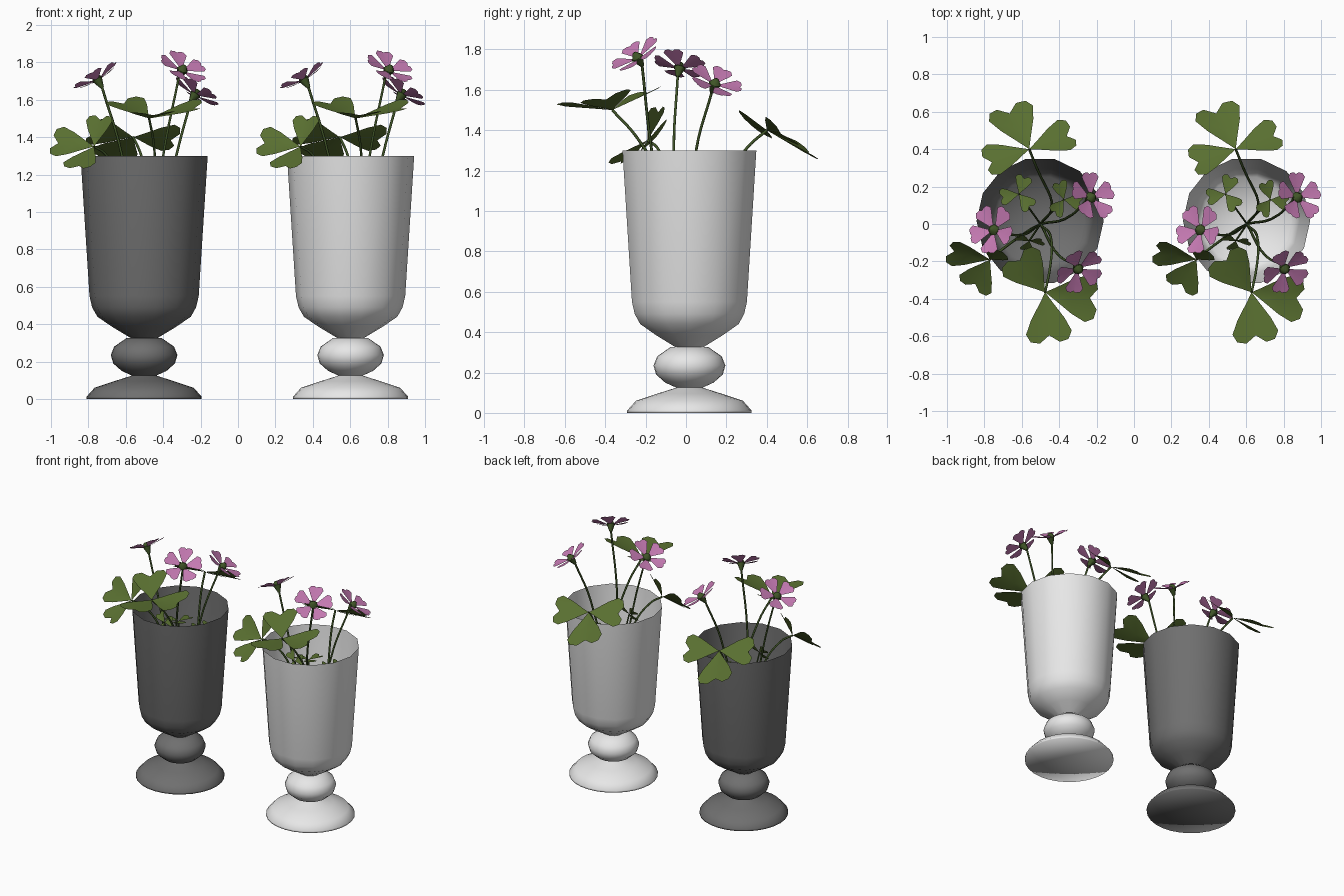
import bpy, bmesh, math
from mathutils import Vector

cube = bpy.data.objects.get("Cube")
if cube:
    bpy.data.objects.remove(cube)

PAIR_GAP = 1.104                      # distance between the two pots
POT = Vector((-0.502, 0.017, 0))      # axis of the first pot


def material(name, rgb):
    m = bpy.data.materials.new(name)
    m.use_nodes = True
    m.diffuse_color = (*rgb, 1)
    m.node_tree.nodes["Principled BSDF"].inputs["Base Color"].default_value = (*rgb, 1)
    return m


white = material("white_ceramic", (0.8, 0.8, 0.8))
grey = material("grey_ceramic", (0.16, 0.16, 0.16))
leaf_green = material("leaf_green", (0.10, 0.16, 0.03))
stem_green = material("stem_green", (0.05, 0.09, 0.02))
pink = material("petal_pink", (0.55, 0.19, 0.44))


def finish(bm, name, mat, angle=60):
    mesh = bpy.data.meshes.new(name)
    bm.to_mesh(mesh)
    bm.free()
    mesh.materials.append(mat)
    ob = bpy.data.objects.new(name, mesh)
    bpy.context.collection.objects.link(ob)
    bpy.ops.object.select_all(action='DESELECT')
    ob.select_set(True)
    bpy.context.view_layer.objects.active = ob
    bpy.ops.object.shade_smooth_by_angle(angle=math.radians(angle))
    return ob


def repeat(ob):
    """Same part again in the second pot."""
    twin = ob.copy()
    twin.location.x += PAIR_GAP
    bpy.context.collection.objects.link(twin)


def lathe(name, profile, sides, mat, centre):
    bm = bmesh.new()
    rings = [[bm.verts.new((centre.x + r * math.cos(math.tau * i / sides),
                            centre.y + r * math.sin(math.tau * i / sides), z))
              for i in range(sides)] for r, z in profile]
    for low, high in zip(rings, rings[1:]):
        for i in range(sides):
            j = (i + 1) % sides
            bm.faces.new((low[i], low[j], high[j], high[i]))
    bmesh.ops.remove_doubles(bm, verts=bm.verts, dist=0.0005)
    bmesh.ops.recalc_face_normals(bm, faces=bm.faces)
    return finish(bm, name, mat, 130)


# Pots: round foot with bulb, and an open faceted cup
FOOT = [(0, 0), (0.308, 0), (0.308, 0.012), (0.265, 0.06), (0.16, 0.095), (0.065, 0.125),
        (0.12, 0.15), (0.165, 0.19), (0.178, 0.235), (0.16, 0.28), (0.095, 0.325), (0, 0.33)]
OUTER = [(0.07, 0.325), (0.17, 0.385), (0.25, 0.44), (0.278, 0.49), (0.292, 0.55), (0.34, 1.3)]
INNER = [(0.284, 0.55), (0.27, 0.49), (0.24, 0.45), (0, 0.42)]
for tone, mat, shift in (("grey", grey, 0), ("white", white, PAIR_GAP)):
    centre = POT + Vector((shift, 0, 0))
    lathe(tone + "_pot_foot", FOOT, 28, mat, centre)
    lathe(tone + "_pot_cup", OUTER + INNER, 14, mat, centre)


def blade(bm, base, tip, normal, outline, mid, fold):
    """Two-lobed blade: half outline mirrored over a folded midrib."""
    base, tip = Vector(base), Vector(tip)
    along = tip - base
    size = along.length
    side = normal.cross(along).normalized()
    up = along.cross(side).normalized()

    def point(u, v):
        return bm.verts.new(base + along * u + side * (v * size) + up * (abs(v) * fold * size))

    rib = [point(u, 0) for u in mid]
    for sign in (1, -1):
        edge = [point(u, v * sign) for u, v in outline]
        half = len(edge) // 2
        faces = [[rib[0], *edge[:half], rib[1]], [rib[1], *edge[half - 1:], rib[2]]]
        for f in faces:
            bm.faces.new(f if sign < 0 else f[::-1])


LEAFLET = [(0.2, 0.12), (0.55, 0.34), (0.82, 0.46), (0.98, 0.38), (1.02, 0.2)]
PETAL = [(0.25, 0.1), (0.6, 0.28), (0.82, 0.39), (0.98, 0.28), (1.0, 0.1)]


def clover(name, hub, tips, normal):
    bm = bmesh.new()
    for tip in tips:
        blade(bm, hub, tip, Vector(normal), LEAFLET, (0, 0.5, 0.87), 0.15)
    repeat(finish(bm, name, leaf_green))


def small_clover(name, hub, normal, radius, turn):
    q = Vector(normal).to_track_quat('Z', 'Y')
    tips = [Vector(hub) + q @ Vector((radius * math.cos(a), radius * math.sin(a), 0.01))
            for a in (turn + k * math.tau / 3 for k in range(3))]
    clover(name, hub, tips, normal)


def stem(name, points, radius=0.007):
    curve = bpy.data.curves.new(name, 'CURVE')
    curve.dimensions = '3D'
    curve.bevel_depth = radius
    curve.bevel_resolution = 1
    curve.resolution_u = 5
    spline = curve.splines.new('BEZIER')
    spline.bezier_points.add(len(points) - 1)
    for bp, co in zip(spline.bezier_points, points):
        bp.co = co
        bp.handle_left_type = bp.handle_right_type = 'AUTO'
    curve.materials.append(stem_green)
    ob = bpy.data.objects.new(name, curve)
    bpy.context.collection.objects.link(ob)
    bpy.ops.object.select_all(action='DESELECT')
    ob.select_set(True)
    bpy.context.view_layer.objects.active = ob
    bpy.ops.object.convert(target='MESH')
    repeat(bpy.context.view_layer.objects.active)


def flower(name, centre, normal, turn, bend):
    centre, n = Vector(centre), Vector(normal).normalized()
    q = n.to_track_quat('Z', 'Y')
    bm = bmesh.new()
    for k in range(5):
        a = turn + k * math.tau / 5
        tip = centre + q @ Vector((0.132 * math.cos(a), 0.132 * math.sin(a), 0.015))
        blade(bm, centre - n * 0.015, tip, n, PETAL, (0, 0.55, 0.94), 0.08)
    repeat(finish(bm, name + "_petals", pink))
    # Green cup below the petals and small cone in the middle
    for part, r1, r2, depth, lift in (("_calyx", 0.01, 0.03, 0.055, -0.032),
                                      ("_heart", 0.032, 0.012, 0.03, 0.006)):
        bm = bmesh.new()
        bmesh.ops.create_cone(bm, cap_ends=True, segments=7, radius1=r1, radius2=r2, depth=depth)
        bmesh.ops.rotate(bm, verts=bm.verts, matrix=q.to_matrix())
        bmesh.ops.translate(bm, verts=bm.verts, vec=centre + n * lift)
        repeat(finish(bm, name + part, stem_green))
    stem(name + "_stem", [ROOT, bend, centre - n * 0.055])


ROOT = (-0.5, 0.0, 0.43)

# Three flowers
flower("right_flower", (-0.755, -0.03, 1.715), (-0.5, 0.2, 0.85), 0.3, (-0.62, -0.06, 1.3))
flower("back_flower", (-0.225, 0.145, 1.635), (0.5, 0.3, 0.8), 0.8, (-0.33, 0.05, 1.3))
flower("front_flower", (-0.295, -0.245, 1.765), (0.38, -0.5, 0.78), 0.1, (-0.4, -0.17, 1.3))

# Three large clover leaves hanging over the rim
clover("back_leaf", (-0.56, 0.4, 1.4),
       [(-0.68, 0.62, 1.27), (-0.33, 0.48, 1.38), (-0.79, 0.32, 1.42)], (0, 0.65, 0.75))
clover("right_leaf", (-0.77, -0.19, 1.35),
       [(-0.99, -0.14, 1.37), (-0.86, -0.34, 1.23), (-0.73, -0.13, 1.51)], (-0.37, -0.67, 0.65))
clover("front_leaf", (-0.475, -0.365, 1.5),
       [(-0.63, -0.17, 1.59), (-0.45, -0.63, 1.52), (-0.2, -0.4, 1.56)], (0, -0.25, 0.97))
stem("back_leaf_stem", [ROOT, (-0.44, 0.12, 1.0), (-0.52, 0.3, 1.31), (-0.56, 0.4, 1.4)])
stem("right_leaf_stem", [ROOT, (-0.6, -0.06, 1.1), (-0.71, -0.14, 1.31), (-0.77, -0.19, 1.35)])
stem("front_leaf_stem", [ROOT, (-0.44, -0.1, 1.1), (-0.45, -0.24, 1.36), (-0.475, -0.365, 1.5)])

# Small young leaves inside the pot
for name, hub, normal, radius, turn in (
        ("young_leaf_a", (-0.615, 0.16, 1.1), (-0.1, 0.1, 1), 0.1, 1.5),
        ("young_leaf_b", (-0.375, 0.13, 1.1), (0.4, 0.1, 0.9), 0.1, 2.2),
        ("young_leaf_c", (-0.56, -0.09, 1.2), (-0.1, -0.8, 0.5), 0.08, 0.4)):
    small_clover(name, hub, normal, radius, turn)
    stem(name + "_stem", [ROOT, (Vector(hub) + Vector((-0.5, 0, 0.75))) / 2, hub], 0.005)
